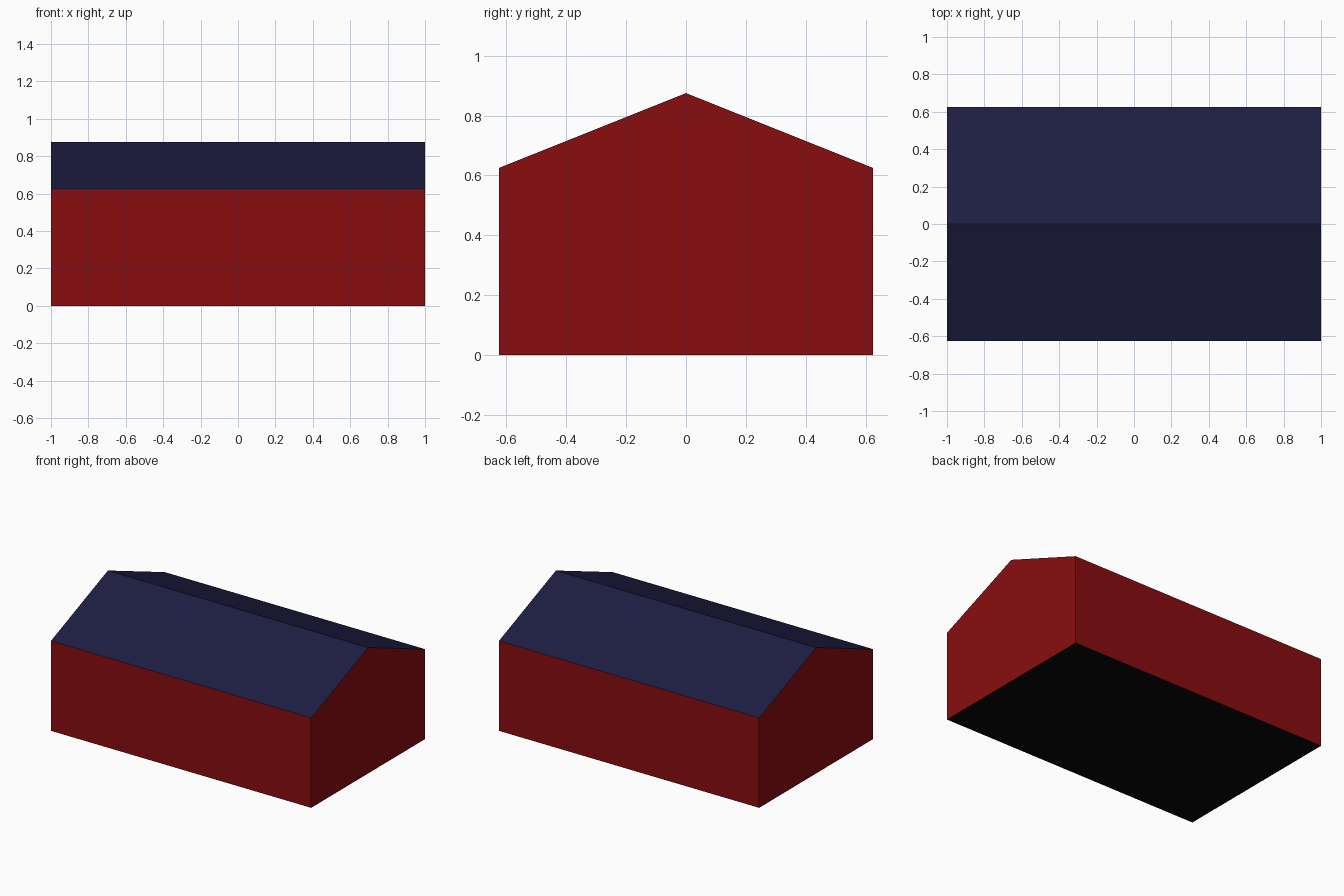
import bpy

if "Cube" in bpy.data.objects:
    bpy.data.objects.remove(bpy.data.objects["Cube"])

HALF_L, HALF_D, EAVE, RIDGE = 1.0, 0.625, 0.625, 0.875

# Gable profile in (y, z), running round the section from the front foot
profile = [(-HALF_D, 0), (-HALF_D, EAVE), (0, RIDGE), (HALF_D, EAVE), (HALF_D, 0)]
n = len(profile)


def material(name, rgb):
    mat = bpy.data.materials.new(name)
    mat.diffuse_color = (*rgb, 1)
    mat.use_nodes = True
    mat.node_tree.nodes["Principled BSDF"].inputs["Base Color"].default_value = mat.diffuse_color
    return mat


# House: profile swept along x, capped by the two gable ends
verts = [(x, y, z) for x in (-HALF_L, HALF_L) for y, z in profile]
sides = [(i, i + n, (i + 1) % n + n, (i + 1) % n) for i in range(n)]
ends = [tuple(range(n)), tuple(reversed(range(n, 2 * n)))]

mesh = bpy.data.meshes.new("gabled_house")
mesh.from_pydata(verts, [], sides + ends)
mesh.flip_normals()
house = bpy.data.objects.new("gabled_house", mesh)
bpy.context.collection.objects.link(house)

# Red walls, navy roof slopes, black underside
for name, rgb in (("wall_red", (0.25, 0.004, 0.005)),
                  ("roof_navy", (0.012, 0.012, 0.055)),
                  ("floor_black", (0.002, 0.002, 0.002))):
    mesh.materials.append(material(name, rgb))
for face, slot in zip(mesh.polygons, (0, 1, 1, 0, 2, 0, 0)):
    face.material_index = slot

# Make every face point outwards
import bmesh
bm = bmesh.new()
bm.from_mesh(mesh)
bmesh.ops.recalc_face_normals(bm, faces=bm.faces)
bm.to_mesh(mesh)
bm.free()
